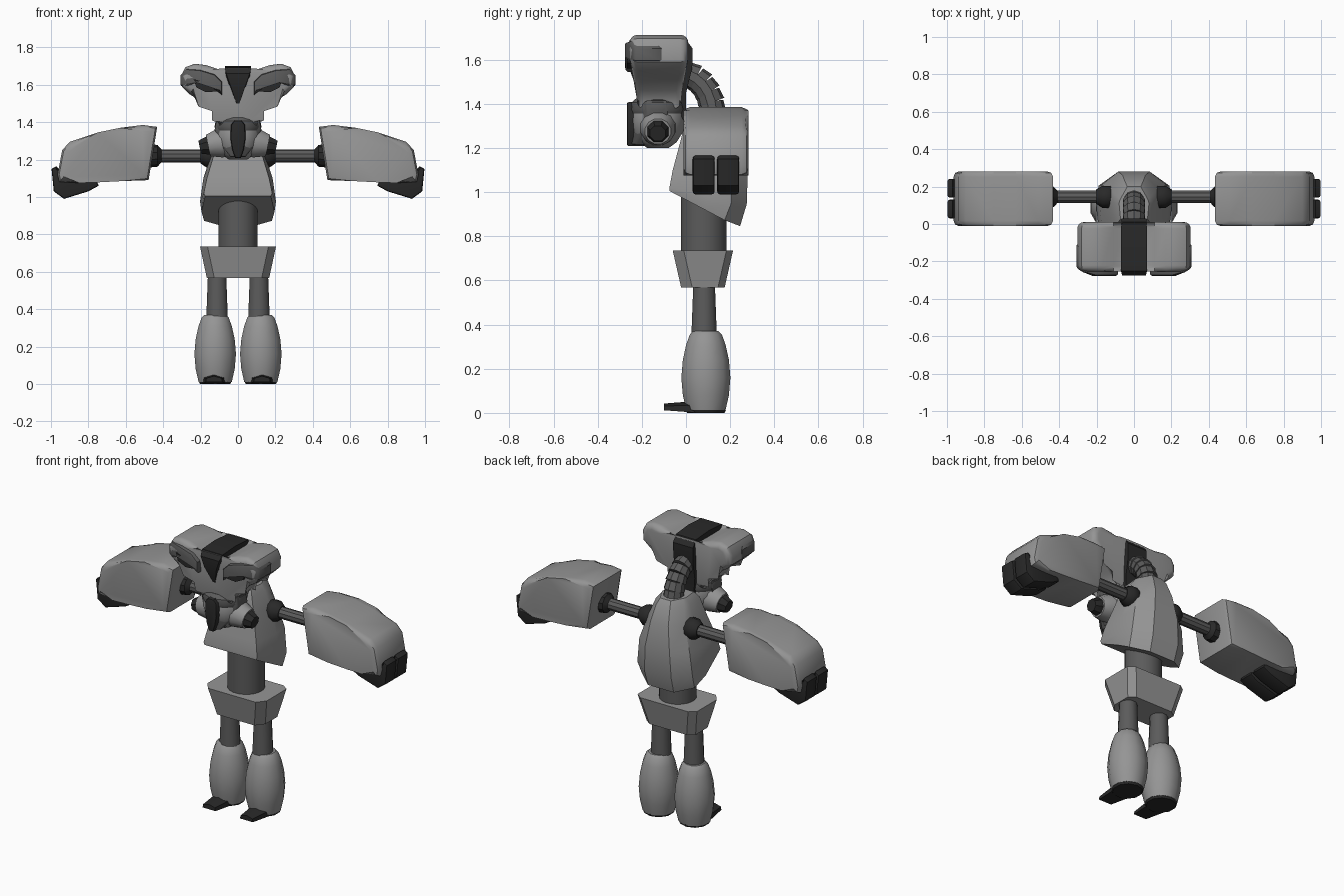
import bpy, bmesh, math
from mathutils import Vector

if "Cube" in bpy.data.objects:
    bpy.data.objects.remove(bpy.data.objects["Cube"], do_unlink=True)


def material(name, value):
    m = bpy.data.materials.new(name)
    m.use_nodes = True
    color = (value, value, value, 1)
    m.diffuse_color = color
    m.node_tree.nodes["Principled BSDF"].inputs["Base Color"].default_value = color
    return m


LIGHT = material("light grey", 0.30)
MID = material("medium grey", 0.105)
DARK = material("charcoal", 0.022)


def finish(name, bm, mat, mirror=False, angle=35):
    bmesh.ops.recalc_face_normals(bm, faces=bm.faces[:])
    mesh = bpy.data.meshes.new(name)
    bm.to_mesh(mesh)
    bm.free()
    mesh.materials.append(mat)
    mesh.shade_smooth()
    mesh.set_sharp_from_angle(angle=math.radians(angle))
    ob = bpy.data.objects.new(name, mesh)
    bpy.context.collection.objects.link(ob)
    if mirror:
        mod = ob.modifiers.new("Mirror", 'MIRROR')
        mod.use_mirror_merge = False
    return ob


def skin(rings):
    """Join matching rings of points into a closed body."""
    bm = bmesh.new()
    rows = [[bm.verts.new(p) for p in ring] for ring in rings]
    n = len(rows[0])
    for a, b in zip(rows, rows[1:]):
        for i in range(n):
            j = (i + 1) % n
            bm.faces.new((a[i], a[j], b[j], b[i]))
    bm.faces.new(rows[0])
    bm.faces.new(rows[-1])
    return bm


def tube(name, path, radii, mat, n=12, mirror=False, angle=35):
    path = [Vector(p) for p in path]
    rings = []
    for i, p in enumerate(path):
        d = (path[min(i + 1, len(path) - 1)] - path[max(i - 1, 0)]).normalized()
        u = Vector((1, 0, 0)) if abs(d.x) < 0.5 else Vector((0, 1, 0))
        v = d.cross(u).normalized()
        turns = [(k + 0.5) * math.tau / n for k in range(n)]
        rings.append([p + (u * math.cos(t) + v * math.sin(t)) * radii[i] for t in turns])
    return finish(name, skin(rings), mat, mirror, angle)


def slab(name, outline, y0, y1, mat, bevel=0.0, mirror=False, segments=3, shape=None):
    """Extrude an x-z outline in depth and round its two rims."""
    bm = skin([[(x, y, z) for x, z in outline] for y in (y0, y1)])
    if bevel:
        rims = [e for e in bm.edges if abs(e.verts[0].co.y - e.verts[1].co.y) < 1e-6]
        bmesh.ops.bevel(bm, geom=rims, offset=bevel, segments=segments,
                        profile=0.5, affect='EDGES', clamp_overlap=True)
    if shape:
        for v in bm.verts:
            shape(v.co)
    return finish(name, bm, mat, mirror)


def both(half):
    return half + [(-x, *rest) for x, *rest in reversed(half)]


# Lower body
def leg_path(zs, x=0.122, y=0.09):
    return [(x, y, z) for z in zs]


tube("lower_leg", leg_path((0.012, 0.08, 0.16, 0.24, 0.31, 0.355, 0.37)),
     (0.092, 0.108, 0.115, 0.108, 0.092, 0.075, 0.06), LIGHT, 12, True, 40)
tube("upper_leg", leg_path((0.34, 0.6), 0.112, 0.082), (0.06, 0.05), MID, 12, True)
tube("foot_sole", leg_path((0, 0.014)), (0.085, 0.092), DARK, 10, True)
toe = [(0.065, 0.0), (0.19, 0.0), (0.187, 0.035), (0.128, 0.055), (0.07, 0.035)]


def toe_taper(co):
    if co.y < -0.05:
        co.x = 0.128 + (co.x - 0.128) * 0.7
        co.z = 0.012 + co.z * 0.55


slab("toe", toe, -0.1, 0.06, DARK, 0, True, shape=toe_taper)


def pelvis_ring(w, front, back, z):
    return [(x, y, z) for x, y in both([(w - 0.04, front), (w, front + 0.05),
                                       (w, back - 0.03), (w - 0.04, back)])]


finish("pelvis", skin([pelvis_ring(0.167, -0.022, 0.175, 0.568),
                       pelvis_ring(0.203, -0.06, 0.213, 0.735)]), LIGHT, angle=30)
tube("waist", [(0, 0.08, 0.69), (0, 0.08, 1.05)], (0.105, 0.105), MID, 20)


# Torso, with an underside sloping down to the back
def torso_ring(w, front, back, z, slope=0.0):
    half = [(w * 0.9, front), (w, front + (back - front) * 0.5),
            (w * 0.93, back - 0.07), (w * 0.45, back)]
    return [(x, y, z - slope * min(y - front, 0.3)) for x, y in both(half)]


finish("torso", skin([torso_ring(0.195, -0.075, 0.245, 1.005, 0.53),
                      torso_ring(0.203, -0.075, 0.275, 1.02, 0.25),
                      torso_ring(0.185, -0.06, 0.28, 1.1),
                      torso_ring(0.135, -0.02, 0.26, 1.25),
                      torso_ring(0.105, 0.0, 0.225, 1.345),
                      torso_ring(0.08, 0.025, 0.2, 1.38)]), LIGHT, angle=32)

# Arms
ARM_Y, ARM_Z = 0.145, 1.22
for name, xs, radii, mat in (
        ("shoulder_joint", (0.10, 0.13, 0.17, 0.20), (0.04, 0.062, 0.062, 0.04), DARK),
        ("upper_arm", (0.15, 0.45), (0.035, 0.035), MID),
        ("elbow_joint", (0.41, 0.43, 0.47, 0.5), (0.035, 0.058, 0.062, 0.04), DARK)):
    tube(name, [(x, ARM_Y, ARM_Z) for x in xs], radii, mat, 10, True)
forearm = [(0.432, 1.375), (0.51, 1.385), (0.63, 1.37), (0.75, 1.345), (0.9, 1.295),
           (0.94, 1.25), (0.965, 1.12), (0.955, 1.08), (0.85, 1.075), (0.75, 1.078),
           (0.62, 1.085), (0.478, 1.09)]
slab("forearm", forearm, -0.012, 0.282, LIGHT, 0.03, True, 2)
finger = [(0.97, 1.165), (0.997, 1.15), (0.985, 1.03), (0.93, 0.99),
          (0.8, 1.03), (0.745, 1.06), (0.76, 1.1), (0.93, 1.1)]
for name, y in (("front_finger", 0.03), ("rear_finger", 0.141)):
    slab(name, finger, y, y + 0.1, DARK, 0.012, True, 2)

# Segmented neck hose
hose_end = Vector((0, 0.12, 1.36))
curve = [Vector((0, 0.12 - 0.15 * (1 - math.cos(a)), 1.36 + 0.18 * math.sin(a)))
         for a in [i * math.pi / 12 for i in range(7)]]
for i, (a, b) in enumerate(zip(curve, curve[1:])):
    tube("neck_segment_%d" % (i + 1), [a, b + (b - a) * 0.12], (0.062, 0.055), MID, 10)

# Head
skull = both([(0.05, 1.655), (0.11, 1.685), (0.17, 1.705), (0.23, 1.712), (0.28, 1.695),
              (0.303, 1.65), (0.3, 1.59), (0.26, 1.55), (0.19, 1.51), (0.14, 1.46),
              (0.105, 1.42), (0.1, 1.38)])


def narrow_neck(co):
    t = min(max((1.6 - co.z) / 0.17, 0), 1)
    co.y = -0.12 + (co.y + 0.12) * (1 - 0.25 * t)


slab("skull", skull, -0.255, 0.01, LIGHT, 0.05, segments=4, shape=narrow_neck)


def wrap_back(co):
    if co.x > 0.24:
        co.y += (co.x - 0.24) * 0.6


brow = [(0.085, 1.545), (0.085, 1.615), (0.125, 1.655), (0.2, 1.678), (0.275, 1.685),
        (0.308, 1.65), (0.306, 1.595), (0.27, 1.59), (0.225, 1.625), (0.15, 1.6)]
slab("brow", brow, -0.277, -0.145, MID, 0.012, True, 2, wrap_back)
eye = [(0.105, 1.565), (0.14, 1.605), (0.237, 1.63), (0.222, 1.585), (0.17, 1.56)]
slab("eye", eye, -0.268, -0.22, DARK, 0, True)

# Crest strip from the forehead over the crown and down the back
crest = [(-0.235, 1.5, 0.008), (-0.272, 1.6, 0.042), (-0.275, 1.66, 0.063),
         (-0.25, 1.692, 0.07), (-0.12, 1.7, 0.07), (0.0, 1.69, 0.068),
         (0.03, 1.65, 0.068), (0.028, 1.56, 0.066), (0.0, 1.45, 0.06), (0.0, 1.3, 0.05)]
rings = []
for y, z, w in crest:
    yi, zi = y + (-0.12 - y) * 0.4, z + (1.55 - z) * 0.4
    rings.append([(w, y, z), (-w, y, z), (-w, yi, zi), (w, yi, zi)])
finish("crest_strip", skin(rings), DARK, angle=30)

# Muzzle with side canisters
MUZZLE_Y = -0.127
tube("muzzle", [(0, MUZZLE_Y, z) for z in (1.2, 1.225, 1.27, 1.32, 1.37, 1.43)],
     (0.05, 0.085, 0.115, 0.122, 0.118, 0.09), LIGHT, 16, angle=45)
tube("muzzle_band", [(0, MUZZLE_Y, z) for z in (1.355, 1.375, 1.405, 1.425)],
     (0.12, 0.128, 0.122, 0.1), MID, 16)
tube("canister", [(0.05, MUZZLE_Y, 1.3), (0.1, MUZZLE_Y, 1.287), (0.16, MUZZLE_Y, 1.275)],
     (0.085, 0.08, 0.06), LIGHT, 12, True)
tube("canister_tip", [(0.14, MUZZLE_Y, 1.279), (0.165, MUZZLE_Y, 1.274),
                      (0.205, MUZZLE_Y, 1.266)], (0.052, 0.052, 0.038), DARK, 8, True)
cheek = [(0.115, 1.415), (0.055, 1.385), (0.03, 1.3), (0.012, 1.215),
         (0.04, 1.215), (0.085, 1.27), (0.125, 1.36)]


def cheek_curve(co):
    co.y += co.x * 0.65


slab("cheek_plate", cheek, -0.258, -0.16, MID, 0.008, True, 2, cheek_curve)
beak = both([(0.015, 1.208), (0.03, 1.25), (0.04, 1.31), (0.038, 1.385), (0.02, 1.408)])
slab("beak_plate", beak, -0.268, -0.17, DARK, 0.01, segments=2)
